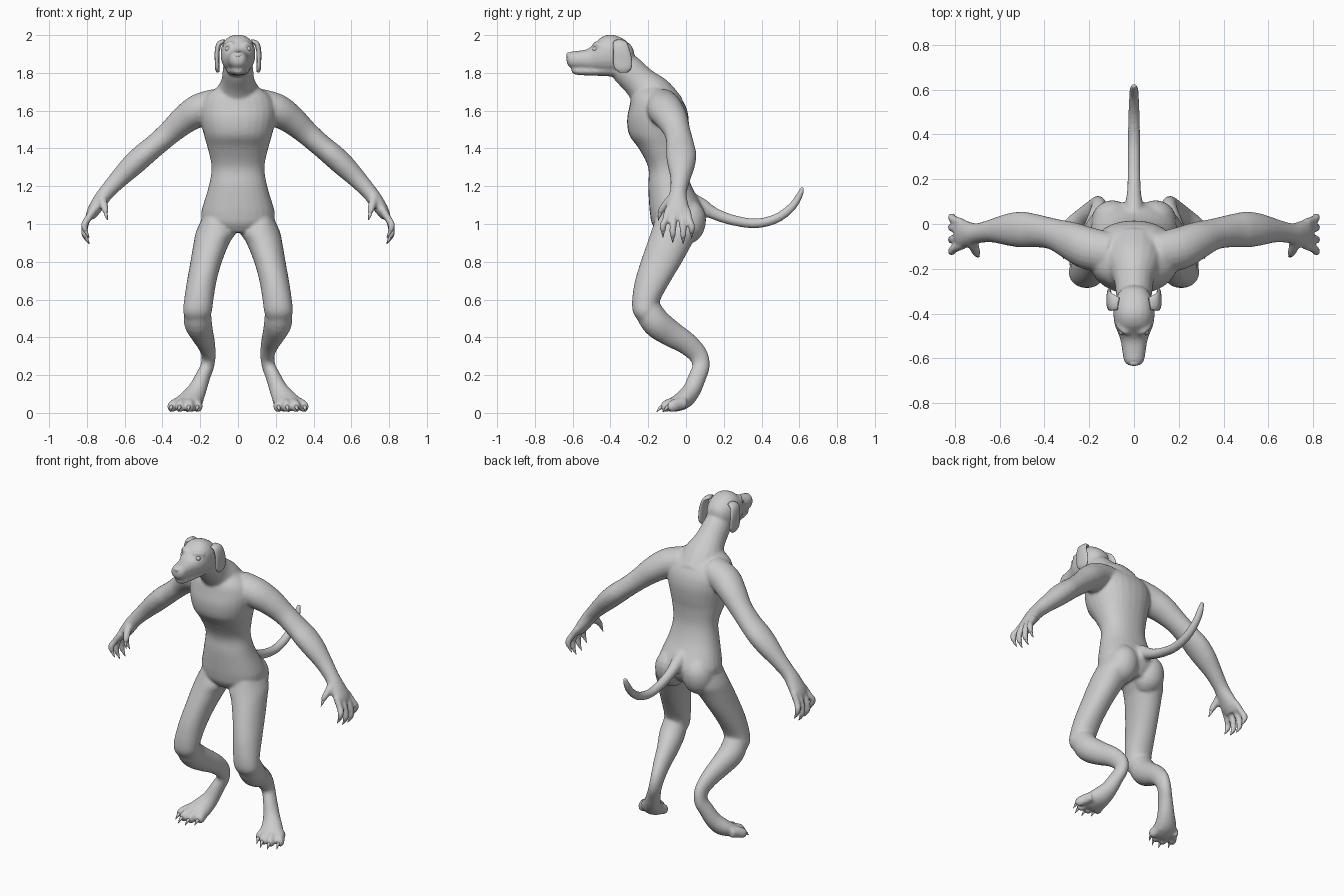
import bpy, bmesh, math
from mathutils import Vector


def smooth_path(rows, steps=4):
    """Catmull-Rom through rows of (x, y, z, radius_a, radius_b)."""
    out = []
    n = len(rows)
    for i in range(n - 1):
        p0, p1, p2, p3 = (rows[max(i - 1, 0)], rows[i], rows[i + 1], rows[min(i + 2, n - 1)])
        for s in range(steps):
            t = s / steps
            out.append([0.5 * (2 * b + (c - a) * t + (2 * a - 5 * b + 4 * c - d) * t * t
                               + (3 * b - a - 3 * c + d) * t ** 3)
                        for a, b, c, d in zip(p0, p1, p2, p3)])
    out.append(list(rows[-1]))
    return out


def loft(bm, rows, ref=(1, 0, 0), normal=None, both=False, n=20, power=1.0):
    """Closed tube of oval rings; radius_a lies along ref. both = also mirrored in x."""
    rows = smooth_path(rows)
    pts = [Vector(r[:3]) for r in rows]
    for sign in ((1, -1) if both else (1,)):
        rings = []
        for i, r in enumerate(rows):
            t = Vector(normal) if normal else pts[min(i + 1, len(pts) - 1)] - pts[max(i - 1, 0)]
            t.normalize()
            w = Vector(ref)
            w = (w - t * w.dot(t)).normalized()
            d = t.cross(w)
            ring = []
            for k in range(n):
                c, s = math.cos(math.tau * k / n), math.sin(math.tau * k / n)
                c = math.copysign(abs(c) ** power, c)
                s = math.copysign(abs(s) ** power, s)
                p = pts[i] + w * c * max(r[3], .002) + d * s * max(r[4], .002)
                ring.append(bm.verts.new((p.x * sign, p.y, p.z)))
            rings.append(ring)
        faces = [bm.faces.new((a[k], a[(k + 1) % n], b[(k + 1) % n], b[k]))
                 for a, b in zip(rings, rings[1:]) for k in range(n)]
        faces += [bm.faces.new(rings[0][::-1]), bm.faces.new(rings[-1])]
        bmesh.ops.recalc_face_normals(bm, faces=faces)


def finish(bm, name):
    me = bpy.data.meshes.new(name)
    bm.to_mesh(me)
    bm.free()
    me.shade_smooth()
    ob = bpy.data.objects.new(name, me)
    bpy.context.collection.objects.link(ob)
    return ob


def sections_z(rows):
    """(z, x0, x1, y0, y1) extents to ring rows."""
    return [((x0 + x1) / 2, (y0 + y1) / 2, z, (x1 - x0) / 2, (y1 - y0) / 2)
            for z, x0, x1, y0, y1 in rows]


body = bmesh.new()
claws = bmesh.new()

# Torso: (z, half width, front y, back y)
torso = [(.955, .09, -.15, .05), (1.0, .18, -.18, .085), (1.05, .195, -.19, .10),
         (1.1, .185, -.195, .085), (1.2, .155, -.2, .03), (1.3, .14, -.2, 0),
         (1.4, .16, -.25, 0), (1.47, .18, -.30, .01), (1.55, .198, -.312, .015),
         (1.62, .20, -.30, 0), (1.68, .17, -.285, -.04), (1.73, .10, -.25, -.11)]
loft(body, sections_z([(z, -w, w, f, b) for z, w, f, b in torso]),
     normal=(0, 0, 1), n=28, power=.9)

# Neck
loft(body, [(0, -.13, 1.60, .14, .13), (0, -.18, 1.68, .125, .115), (0, -.245, 1.75, .09, .09),
            (0, -.315, 1.82, .08, .085), (0, -.36, 1.87, .07, .07)])

# Skull and upper muzzle: (y, half width, bottom z, top z)
head = [(-.275, .02, 1.87, 1.91), (-.29, .055, 1.83, 1.945), (-.34, .085, 1.80, 1.985),
        (-.40, .092, 1.795, 2.003), (-.45, .086, 1.80, 1.988), (-.485, .072, 1.808, 1.955),
        (-.52, .06, 1.815, 1.927), (-.57, .052, 1.82, 1.917), (-.605, .046, 1.825, 1.913),
        (-.625, .034, 1.84, 1.905), (-.632, .015, 1.86, 1.89)]
loft(body, [(0, y, (b + t) / 2, w, (t - b) / 2) for y, w, b, t in head],
     normal=(0, 1, 0), power=.9)
# Lower jaw
loft(body, [(0, -.38, 1.81, .06, .03), (0, -.45, 1.81, .058, .026), (0, -.52, 1.808, .046, .022),
            (0, -.58, 1.81, .036, .02), (0, -.605, 1.815, .02, .014)], normal=(0, 1, 0))
# Brow ridges
loft(body, [(.025, -.488, 1.95, .01, .012), (.05, -.475, 1.953, .012, .014),
            (.074, -.45, 1.94, .01, .012)], ref=(0, 1, 0), both=True)

# Arms down to the palm
loft(body, [(.10, -.13, 1.64, .09, .08), (.20, -.11, 1.605, .095, .087),
            (.28, -.075, 1.555, .085, .077), (.36, -.045, 1.485, .07, .064),
            (.44, -.03, 1.415, .074, .06), (.50, -.025, 1.365, .08, .062),
            (.56, -.025, 1.31, .072, .06), (.63, -.03, 1.24, .053, .05),
            (.69, -.04, 1.175, .045, .042), (.725, -.045, 1.13, .052, .04),
            (.765, -.045, 1.07, .065, .034), (.785, -.045, 1.035, .055, .024)],
     ref=(0, 1, 0), both=True)

# Fingers and their claws: (base y, tip y, tip z)
for yb, yt, zt in [(-.095, -.122, .945), (-.062, -.07, .915), (-.025, -.015, .91), (.005, .03, .94)]:
    loft(body, [(.765, yb, 1.075, .02, .02), (.800, (yb + yt) / 2, 1.02, .019, .019),
                (.814, yt, zt + .05, .018, .018), (.808, yt, zt + .02, .015, .015),
                (.803, yt, zt + .008, .008, .008)], ref=(0, 1, 0), both=True, n=12)
    loft(claws, [(.808, yt, zt + .028, .010, .011), (.802, yt, zt + .008, .008, .009),
                 (.788, yt, zt - .015, .001, .001)], ref=(0, 1, 0), both=True, n=8)
# Thumbs
loft(body, [(.72, -.07, 1.14, .026, .026), (.712, -.105, 1.105, .023, .022),
            (.702, -.132, 1.07, .017, .017), (.698, -.138, 1.05, .009, .009)],
     ref=(1, 0, 0), both=True, n=12)
loft(claws, [(.701, -.134, 1.062, .010, .010), (.697, -.142, 1.042, .008, .008),
             (.69, -.146, 1.02, .001, .001)], both=True, n=8)

# Thighs: (z, inner x, outer x, front y, back y)
loft(body, sections_z([(1.03, .05, .19, -.16, .08), (.96, .012, .222, -.185, .072),
                       (.9, .045, .235, -.205, .035), (.8, .085, .252, -.24, -.02),
                       (.7, .113, .27, -.27, -.08), (.6, .13, .285, -.285, -.135),
                       (.53, .14, .29, -.28, -.15), (.48, .165, .265, -.245, -.17)]),
     normal=(0, 0, 1), both=True, n=24, power=.95)
# Buttocks
loft(body, [(.09, .0, 1.10, .06, .06), (.095, .015, 1.04, .09, .09),
            (.10, .005, .97, .09, .085), (.11, -.02, .92, .06, .05)], both=True)

# Shins, hocks and feet
loft(body, [(.215, -.21, .56, .07, .07), (.212, -.16, .48, .074, .077),
            (.19, -.08, .42, .06, .07), (.17, .0, .37, .048, .06),
            (.156, .062, .31, .038, .052), (.162, .080, .25, .036, .046),
            (.187, .06, .19, .04, .047), (.217, .03, .12, .05, .048),
            (.247, -.01, .072, .066, .05), (.27, -.06, .045, .078, .04),
            (.278, -.085, .035, .06, .025)], both=True)

# Toes and their claws: (base x, tip x, tip y)
for xb, xt, yt in [(.222, .212, -.095), (.25, .258, -.125), (.285, .307, -.125), (.31, .35, -.09)]:
    loft(body, [(xb, yt + .085, .05, .028, .03), ((xb + xt) / 2, yt + .045, .046, .027, .033),
                (xt, yt + .012, .032, .026, .03), (xt, yt - .004, .026, .016, .018)],
         both=True, n=12)
    loft(claws, [(xt, yt + .01, .035, .011, .012), (xt + .004, yt - .01, .028, .009, .01),
                 (xt + .009, yt - .03, .006, .001, .001)], both=True, n=8)

# Tail
loft(body, [(0, .0, 1.13, .045, .05), (0, .08, 1.095, .04, .042), (0, .15, 1.055, .031, .032),
            (0, .25, 1.02, .028, .028), (0, .37, 1.003, .027, .026), (0, .48, 1.03, .026, .025),
            (0, .56, 1.09, .023, .022), (0, .60, 1.15, .02, .018), (0, .618, 1.195, .012, .01)])

# Fuse the body volumes into one skin
skin = finish(body, "body")
remesh = skin.modifiers.new("fuse", 'REMESH')
remesh.mode = 'VOXEL'
remesh.voxel_size = .0085
remesh.use_smooth_shade = True
soften = skin.modifiers.new("soften", 'SMOOTH')
soften.factor = .5
soften.iterations = 5

finish(claws, "claws")

# Hanging ears
ears = bmesh.new()
loft(ears, [(.07, -.355, 1.968, .028, .010), (.098, -.35, 1.955, .038, .014),
            (.110, -.342, 1.915, .044, .013), (.111, -.336, 1.865, .05, .012),
            (.110, -.333, 1.825, .045, .012), (.106, -.333, 1.803, .022, .008)],
     ref=(0, 1, 0), both=True, n=16)
finish(ears, "ears")


def ball(name, loc, scale, mirrored=False):
    for s in ((1, -1) if mirrored else (1,)):
        bpy.ops.mesh.primitive_uv_sphere_add(segments=20, ring_count=12, radius=1,
                                             location=(loc[0] * s, loc[1], loc[2]), scale=scale)
        ob = bpy.context.object
        ob.name = name
        ob.data.shade_smooth()


# Eyes, nose pad and navel-level details
ball("eye", (.054, -.481, 1.926), (.014, .014, .014), True)
ball("nose", (0, -.618, 1.893), (.024, .016, .016))
